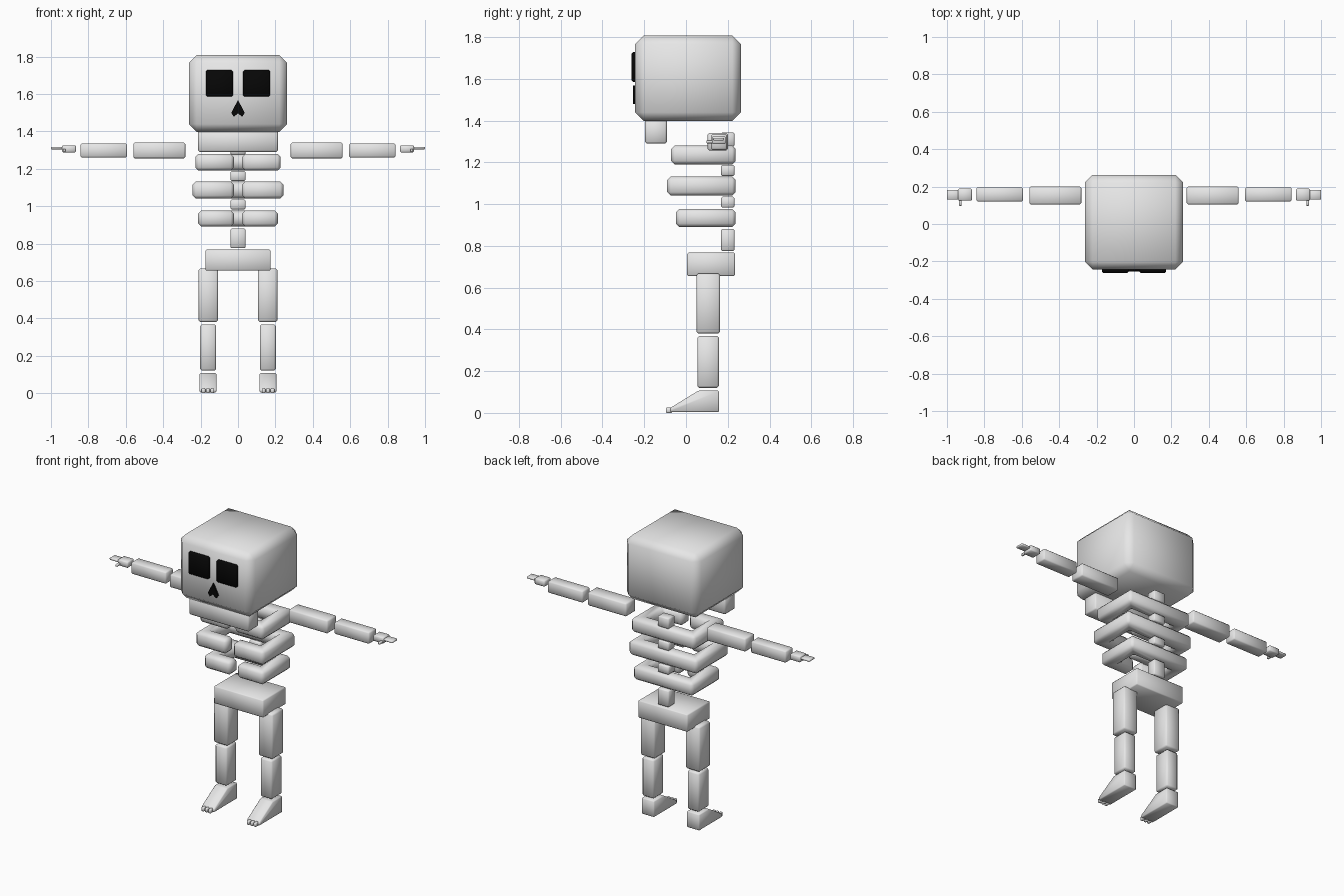
import bpy
import bmesh
from mathutils import Vector

cube = bpy.data.objects.get("Cube")
if cube:
    bpy.data.objects.remove(cube, do_unlink=True)


def material(name, value):
    mat = bpy.data.materials.new(name)
    mat.use_nodes = True
    color = (value, value, value, 1)
    mat.diffuse_color = color
    mat.node_tree.nodes["Principled BSDF"].inputs["Base Color"].default_value = color
    return mat


BONE = material("bone", 0.8)
BLACK = material("socket_black", 0.002)


def finish(name, bm, mat, bevel, smooth=True):
    """Chamfer every edge and turn the bmesh into an object."""
    bmesh.ops.recalc_face_normals(bm, faces=bm.faces[:])
    if bevel:
        bmesh.ops.bevel(bm, geom=bm.edges[:], offset=bevel, segments=1,
                        affect='EDGES', clamp_overlap=True)
    for face in bm.faces:
        face.smooth = smooth
    mesh = bpy.data.meshes.new(name)
    bm.to_mesh(mesh)
    bm.free()
    mesh.materials.append(mat)
    obj = bpy.data.objects.new(name, mesh)
    bpy.context.scene.collection.objects.link(obj)
    return obj


def box(name, x, y, z, bevel=0.01, mat=BONE):
    """Box given by its (min, max) range on each axis."""
    bm = bmesh.new()
    bmesh.ops.create_cube(bm, size=1)
    for v in bm.verts:
        v.co = Vector([(r[0] + r[1]) / 2 + c * (r[1] - r[0])
                       for c, r in zip(v.co, (x, y, z))])
    return finish(name, bm, mat, bevel)


def prism(name, points, offset, bevel=0.01, mat=BONE, smooth=True):
    """Extrude a closed 3D outline along an offset."""
    bm = bmesh.new()
    face = bm.faces.new([bm.verts.new(p) for p in points])
    top = bmesh.ops.extrude_face_region(bm, geom=[face])["geom"]
    verts = [g for g in top if isinstance(g, bmesh.types.BMVert)]
    bmesh.ops.translate(bm, verts=verts, vec=offset)
    return finish(name, bm, mat, bevel, smooth)


def pair(side, x):
    """Mirror an x range to the given side."""
    return tuple(sorted((side * x[0], side * x[1])))


# Skull, jaw and nose
box("skull", (-0.263, 0.263), (-0.244, 0.263), (1.397, 1.808), 0.042)
box("jaw", (-0.213, 0.213), (-0.196, -0.092), (1.29, 1.405), 0.008)
nose = [(0, 1.568), (0.036, 1.498), (0.022, 1.478), (0, 1.496),
        (-0.022, 1.478), (-0.036, 1.498)]
prism("nose", [(x, -0.254, z) for x, z in nose], (0, 0.02, 0), 0, BLACK, False)

# Rib rings, open at the front
ribs = [(0.228, -0.072, 1.19, 1.28),
        (0.243, -0.09, 1.04, 1.132),
        (0.213, -0.048, 0.89, 0.977)]
for i, (w, front, low, high) in enumerate(ribs):
    t, gap, back = 0.08, 0.022, 0.238
    half = [(gap, front), (w, front), (w, back)]
    inner = [(w - t, back - t), (w - t, front + t), (gap, front + t)]
    outline = half + [(-x, y) for x, y in reversed(half)]
    outline += [(-x, y) for x, y in reversed(inner)] + inner
    prism(f"rib_{i + 1}", [(x, y, low) for x, y in outline],
          (0, 0, high - low), 0.017)

# Vertebrae between the ribs
for i, z in enumerate([(1.275, 1.342), (1.135, 1.188), (0.983, 1.035), (0.775, 0.88)]):
    box(f"vertebra_{i + 1}", (-0.04, 0.04), (0.168, 0.232), z, 0.006)

box("pelvis", (-0.175, 0.175), (0.005, 0.235), (0.655, 0.767), 0.006)

for side, label in ((1, "left"), (-1, "right")):
    # Eye socket
    box(f"{label}_eye", pair(side, (0.027, 0.172)), (-0.262, -0.23),
        (1.585, 1.727), 0.008, BLACK)

    # Leg and wedge foot
    box(f"{label}_thigh", pair(side, (0.107, 0.21)), (0.05, 0.163), (0.38, 0.667), 0.009)
    box(f"{label}_shin", pair(side, (0.117, 0.202)), (0.054, 0.158), (0.12, 0.368), 0.009)
    wedge = [(0.158, 0.004), (0.158, 0.107), (0.06, 0.107), (-0.075, 0.024), (-0.075, 0.004)]
    prism(f"{label}_foot", [(side * 0.115, y, z) for y, z in wedge],
          (side * 0.09, 0, 0), 0.005)
    for i in range(3):
        x = 0.127 + i * 0.024
        box(f"{label}_toe_{i + 1}", pair(side, (x, x + 0.019)),
            (-0.096, -0.065), (0, 0.026), 0.004)

    # Arm, hand and fingers
    box(f"{label}_upper_arm", pair(side, (0.282, 0.56)), (0.104, 0.2), (1.256, 1.341), 0.008)
    box(f"{label}_forearm", pair(side, (0.593, 0.843)), (0.12, 0.196), (1.26, 1.335), 0.007)
    box(f"{label}_palm", pair(side, (0.867, 0.94)), (0.125, 0.19), (1.287, 1.325), 0.005)
    box(f"{label}_fingers", pair(side, (0.93, 1.0)), (0.13, 0.182), (1.304, 1.317), 0.003)
    box(f"{label}_thumb", pair(side, (0.921, 0.936)), (0.097, 0.135), (1.291, 1.306), 0.003)
